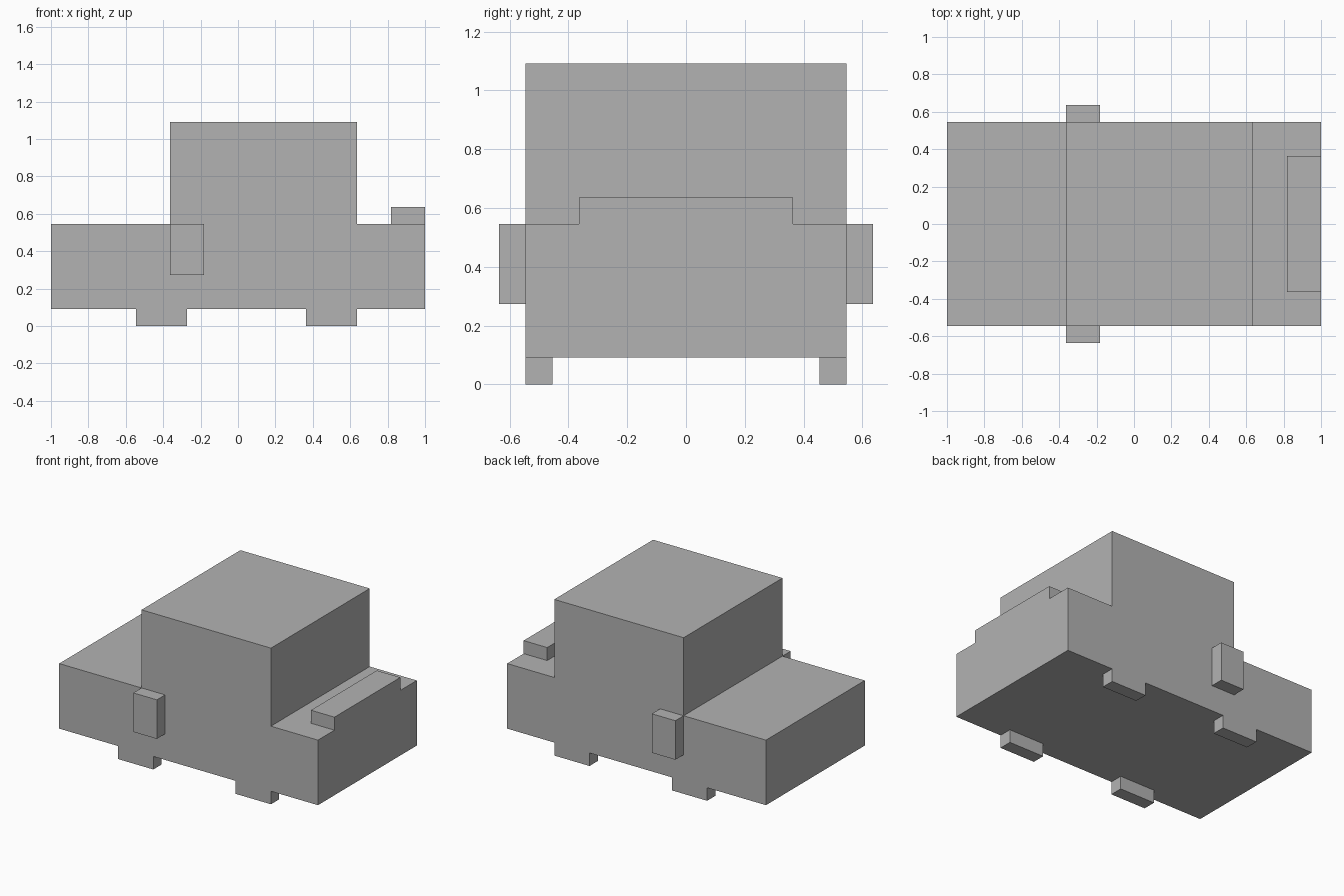
import bpy
import bmesh

cube = bpy.data.objects.get("Cube")
if cube:
    bpy.data.objects.remove(cube, do_unlink=True)

U = 2 / 11  # the model sits on a grid of eleven units along its length

grey = bpy.data.materials.new("plain grey")
grey.use_nodes = True
grey.diffuse_color = (0.45, 0.45, 0.45, 1)
grey.node_tree.nodes["Principled BSDF"].inputs["Base Color"].default_value = grey.diffuse_color


def extrude_profile(name, profile, y0, y1):
    """Sweep a side profile of (x, z) grid points from y0 to y1."""
    bm = bmesh.new()
    face = bm.faces.new([bm.verts.new((x * U, y0 * U, z * U)) for x, z in profile])
    swept = bmesh.ops.extrude_face_region(bm, geom=[face])["geom"]
    verts = [v for v in swept if isinstance(v, bmesh.types.BMVert)]
    bmesh.ops.translate(bm, verts=verts, vec=(0, (y1 - y0) * U, 0))
    bmesh.ops.recalc_face_normals(bm, faces=bm.faces)
    mesh = bpy.data.meshes.new(name)
    bm.to_mesh(mesh)
    bm.free()
    mesh.materials.append(grey)
    obj = bpy.data.objects.new(name, mesh)
    bpy.context.collection.objects.link(obj)
    return obj


def box(name, x0, x1, y0, y1, z0, z1):
    return extrude_profile(name, [(x0, z0), (x1, z0), (x1, z1), (x0, z1)], y0, y1)


# Body and cabin in one stepped shell
shell = [(-5.5, 0.5), (5.5, 0.5), (5.5, 3), (3.5, 3),
         (3.5, 6), (-2, 6), (-2, 3), (-5.5, 3)]
extrude_profile("car_body", shell, -3, 3)

# Spoiler on the tail
box("spoiler", 4.5, 5.5, -2, 2, 3, 3.5)

# Side mirrors and wheels, one set per side
for side, sign in (("front", -1), ("back", 1)):
    y0, y1 = sorted((sign * 3, sign * 3.5))
    box(f"mirror_{side}", -2, -1, y0, y1, 1.5, 3)
    y0, y1 = sorted((sign * 2.5, sign * 3))
    for place, x in (("hood", -3), ("tail", 2)):
        box(f"{place}_wheel_{side}", x, x + 1.5, y0, y1, 0, 0.5)
